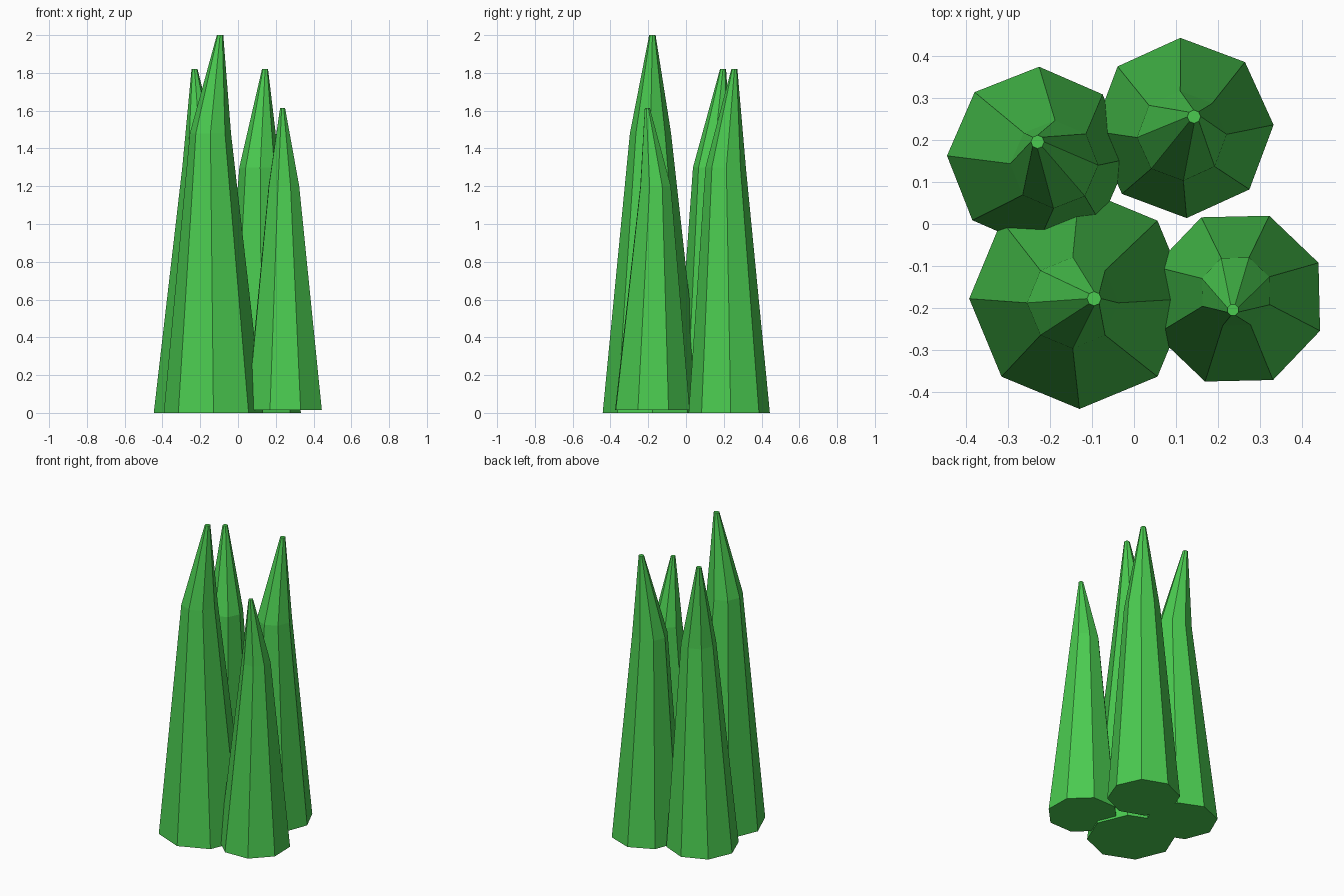
import bpy, bmesh, math

if "Cube" in bpy.data.objects:
    bpy.data.objects.remove(bpy.data.objects["Cube"])

green = bpy.data.materials.new("leaf green")
green.diffuse_color = (0.069, 0.597, 0.08, 1)
green.use_nodes = True
green.node_tree.nodes["Principled BSDF"].inputs["Base Color"].default_value = green.diffuse_color


def spike(name, turn, rings, sides=8):
    """Closed low-poly spike through rings of (x, y, z, radius)."""
    bm = bmesh.new()
    loops = []
    for x, y, z, r in rings:
        angles = [math.radians(turn) + i * math.tau / sides for i in range(sides)]
        loops.append([bm.verts.new((x + r * math.cos(a), y + r * math.sin(a), z))
                      for a in angles])
    for low, high in zip(loops, loops[1:]):
        for i in range(sides):
            j = (i + 1) % sides
            bm.faces.new((low[i], low[j], high[j], high[i]))
    bm.faces.new(loops[0][::-1])
    bm.faces.new(loops[-1])
    bmesh.ops.recalc_face_normals(bm, faces=bm.faces)
    mesh = bpy.data.meshes.new(name)
    bm.to_mesh(mesh)
    bm.free()
    mesh.materials.append(green)
    bpy.context.collection.objects.link(bpy.data.objects.new(name, mesh))


# Each spike: wide base, offset shoulder, narrow leaning tip
spike("tall_front_left_spike", 0,
      [(-0.13, -0.178, 0, 0.263), (-0.146, -0.188, 1.48, 0.109), (-0.095, -0.178, 2.0, 0.017)])
spike("back_left_spike", -1,
      [(-0.23, 0.159, 0, 0.216), (-0.19, 0.142, 1.3, 0.105), (-0.23, 0.196, 1.82, 0.016)])
spike("back_right_spike", 2,
      [(0.118, 0.229, 0, 0.215), (0.114, 0.21, 1.3, 0.107), (0.143, 0.256, 1.82, 0.016)])
spike("short_front_right_spike", 23.8,
      [(0.246, -0.178, 0.015, 0.212), (0.243, -0.161, 1.2, 0.087), (0.236, -0.205, 1.615, 0.014)])
